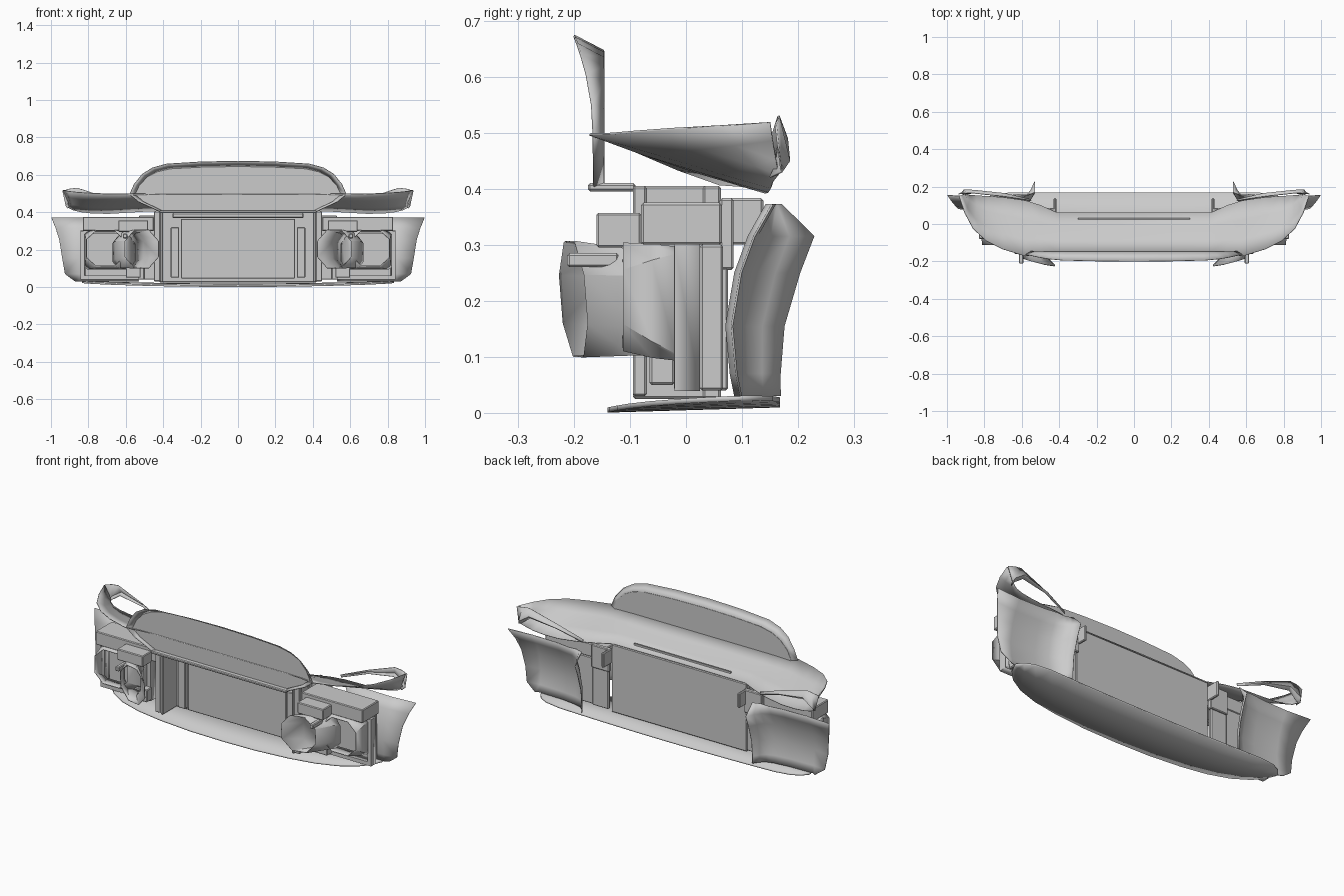
import bpy, bmesh, math
from mathutils import Vector

if "Cube" in bpy.data.objects:
    bpy.data.objects.remove(bpy.data.objects["Cube"])


def mesh(name, verts, faces, mirror=True, thick=0.004, smooth=True):
    bm = bmesh.new()
    vs = [bm.verts.new(v) for v in verts]
    for f in faces:
        bm.faces.new([vs[i] for i in f])
    bmesh.ops.remove_doubles(bm, verts=bm.verts, dist=1e-5)
    bmesh.ops.recalc_face_normals(bm, faces=bm.faces)
    me = bpy.data.meshes.new(name)
    bm.to_mesh(me)
    bm.free()
    ob = bpy.data.objects.new(name, me)
    bpy.context.collection.objects.link(ob)
    if mirror:
        m = ob.modifiers.new("mirror", 'MIRROR')
        m.use_clip = True
        m.merge_threshold = 0.0005
    if thick:
        s = ob.modifiers.new("thickness", 'SOLIDIFY')
        s.thickness = thick
        s.offset = 0
    if smooth:
        bpy.ops.object.select_all(action='DESELECT')
        ob.select_set(True)
        bpy.context.view_layer.objects.active = ob
        bpy.ops.object.shade_smooth_by_angle(angle=math.radians(30))
    return ob


def loft(name, rows, closed=False, **kw):
    n = len(rows[0])
    faces = []
    for r in range(len(rows) - 1):
        for i in range(n if closed else n - 1):
            j = (i + 1) % n
            faces.append((r * n + i, r * n + j, (r + 1) * n + j, (r + 1) * n + i))
    return mesh(name, [p for row in rows for p in row], faces, **kw)


def box(name, x, y, z, mirror=True, bevel=0.004):
    v = [(a, b, c) for a in x for b in y for c in z]
    f = [(0, 1, 3, 2), (4, 6, 7, 5), (0, 4, 5, 1), (2, 3, 7, 6), (0, 2, 6, 4), (1, 5, 7, 3)]
    ob = mesh(name, v, f, mirror=mirror, thick=0, smooth=False)
    if bevel:
        b = ob.modifiers.new("bevel", 'BEVEL')
        b.width = bevel
        b.segments = 1
    return ob


def octagon(centre, u, v, c):
    pts = [(1, -c), (1, c), (c, 1), (-c, 1), (-1, c), (-1, -c), (-c, -1), (c, -1)]
    return [Vector(centre) + Vector(u) * a + Vector(v) * b for a, b in pts]


# Bottom splitter: thin, nearly flat tray with a curved front
edge = [(0, -.14), (.2, -.137), (.4, -.122), (.55, -.1), (.67, -.065), (.76, -.015), (.81, .035), (.835, .085)]
rear = [.168, .168, .168, .168, .168, .155, .13, .1]
rows = []
for (x, y), yr in zip(edge, rear):
    rows.append([(x, b, .005 + .03 * (b + .14) + .014 * (x / .835) ** 2) for b in (y, (y + yr) / 2, yr)])
loft("bottom_splitter", rows, thick=.009)

# Upper shelf: bowl-shaped sheet, high at its front edge and low at the rear
stations = [  # x, front y, rear y, front z, rear z
    (0, -.15, .06, .495, .41), (.41, -.15, .06, .495, .408),
    (.5, -.16, .10, .497, .405), (.58, -.172, .125, .497, .4),
    (.7, -.135, .142, .498, .393), (.79, -.09, .148, .502, .395),
    (.86, -.025, .152, .507, .402), (.905, .06, .155, .512, .412),
    (.935, .15, .165, .518, .425)]
rows = []
for x, yf, yr, zf, zr in stations:
    inset = 1 - .03 * (x / .935) ** 4
    rows.append([(x, yf, zf), (x * (1 + inset) / 2, yf * .7 + yr * .3, zf * .66 + zr * .34),
                 (x * inset, yf * .35 + yr * .65, zf * .3 + zr * .7), (x * inset, yr, zr)])
loft("upper_shelf", rows)
box("shelf_rib", (-.3, .3), (.025, .033), (.42, .43), mirror=False, bevel=0)

# Folded blade along the rear of each wing, open beneath
loft("wing_rear_blade", [
    [(.55, .125, .42), (.55, .13, .41), (.55, .128, .405)],
    [(.7, .148, .478), (.69, .163, .46), (.7, .155, .455)],
    [(.86, .165, .53), (.85, .18, .49), (.85, .165, .475)],
    [(.9, .166, .525), (.91, .184, .45), (.9, .16, .44)],
    [(.938, .16, .515), (.92, .17, .43), (.91, .15, .42)]])

# Upright nose shield: recessed plate with forward-leaning rim
outline = [(0, .4), (.41, .4), (.53, .455), (.58, .495), (.555, .55), (.51, .605), (.455, .638), (.38, .658), (.2, .669), (0, .673)]
outer, inner = [], []
for x, z in outline:
    lip = -.165 - .035 * max(0, (z - .5) / .173) ** 2
    outer.append((x, lip, z))
    inner.append((x * .95, -.147, .52 + (z - .52) * .82 if z > .52 else z))
n = len(outline)
loft("shield_rim", [outer[1:], inner[1:]])
mesh("shield_plate", inner, [tuple(range(n))], smooth=False)
box("shield_bottom_bar", (-.42, .42), (-.175, -.09), (.395, .41), mirror=False)

# Wheel-arch liners, concave behind: z, outer x, front y, rear y of inner wall
liner = [(.03, .87, .092, .168), (.07, .925, .084, .168), (.155, .94, .076, .175), (.25, .955, .092, .203),
         (.315, .975, .116, .228), (.372, .998, .148, .17)]
rows = []
for z, xo, yf, yr in liner:
    rows.append([(xo, yf + .006, z), (.85, yf - .004, z), (.7, yf, z), (.62, yf + .01, z),
                 (.575, yf + (yr - yf) * .3, z), (.55, yf + (yr - yf) * .6, z), (.53, yr, z)])
loft("wheel_arch_liner", rows)

# Central radiator in its surround
box("radiator_core", (-.305, .305), (-.01, .03), (.045, .365), mirror=False)
box("radiator_back_panel", (-.42, .42), (.03, .062), (.025, .405), mirror=False)
box("radiator_top_rail", (-.35, .35), (-.02, .03), (.37, .395), mirror=False)
box("radiator_side_tank", (.315, .36), (-.02, .03), (.05, .32))
box("radiator_side_wall", (.4, .415), (-.095, .062), (.025, .405))
box("side_wall_flange", (.415, .45), (-.095, -.07), (.03, .405))
box("rear_upper_bracket", (.415, .43), (.06, .138), (.3, .383))
box("rear_bracket_plate", (.42, .53), (.06, .085), (.255, .383))
box("rear_lower_bracket", (.43, .53), (.055, .075), (.04, .26))

# Outer coolers and boxes over them
box("outer_cooler_core", (.5, .82), (.025, .066), (.04, .3))


def rect_ring(a, b, c, d, y):
    return [(a, y, c), (b, y, c), (b, y, d), (a, y, d)]


loft("outer_cooler_frame", [rect_ring(.53, .84, .04, .3, .025), rect_ring(.53, .84, .04, .3, -.02),
     rect_ring(.55, .82, .06, .285, -.02), rect_ring(.55, .82, .06, .285, .025)], closed=True, thick=.003)
box("cooler_upper_box", (.45, .83), (-.08, .064), (.3, .375))
box("cooler_front_box", (.48, .64), (-.16, -.08), (.295, .357))
box("duct_lower_mount", (.52, .6), (-.065, -.02), (.05, .12))
box("duct_tab", (.592, .615), (-.212, -.12), (.26, .285))

# Air ducts: outer funnel to the cooler and inward-turned mouth
loft("outer_duct", [
    octagon((.685, -.018, .195), (.135, 0, 0), (0, 0, .1), .88),
    octagon((.695, -.06, .2), (.12, 0, 0), (0, 0, .1), .72),
    octagon((.71, -.112, .207), (.1, 0, 0), (0, 0, .095), .5)], closed=True)
loft("inner_duct_mouth", [
    octagon((.61, -.05, .185), (.06, 0, 0), (0, 0, .08), .6),
    octagon((.58, -.11, .197), (.075, .03, 0), (0, 0, .093), .5),
    octagon((.515, -.2, .203), (.09, .022, 0), (0, -.008, .102), .42)], closed=True)
